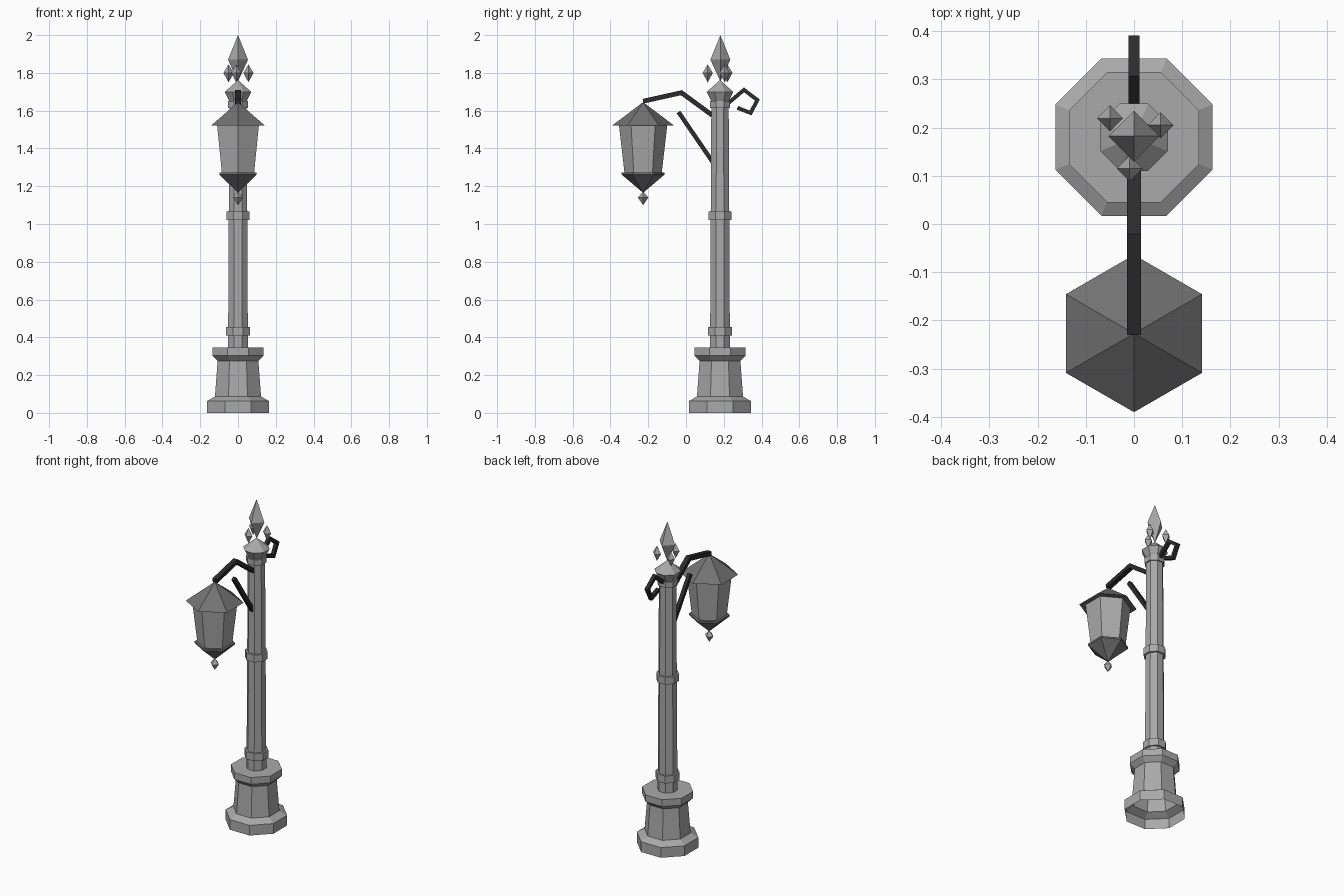
import bpy, bmesh, math
from mathutils import Vector

if "Cube" in bpy.data.objects:
    bpy.data.objects.remove(bpy.data.objects["Cube"])


def material(name, v):
    m = bpy.data.materials.new(name)
    m.diffuse_color = (v, v, v, 1)
    m.use_nodes = True
    m.node_tree.nodes["Principled BSDF"].inputs["Base Color"].default_value = m.diffuse_color
    return m


IRON = material("grey_iron", 0.40)
ROOF = material("dark_grey_metal", 0.17)
BLACK = material("black_metal", 0.025)
POST_Y, LAMP_Y = 0.18, -0.227


def finish(name, bm, mat):
    bmesh.ops.recalc_face_normals(bm, faces=bm.faces)
    me = bpy.data.meshes.new(name)
    bm.to_mesh(me)
    bm.free()
    me.materials.append(mat)
    ob = bpy.data.objects.new(name, me)
    bpy.context.collection.objects.link(ob)
    return ob


def turned(name, x, y, sides, profile, mat, phase=0.0, flats=False, cap=False):
    """Faceted lathe; profile is (radius, z), radius 0 is a tip, flats = radius to the flat sides."""
    bm = bmesh.new()
    k = 1 / math.cos(math.pi / sides) if flats else 1
    rings = []
    for r, z in profile:
        if r == 0:
            rings.append([bm.verts.new((x, y, z))] * sides)
        else:
            angles = [phase + 2 * math.pi * i / sides for i in range(sides)]
            rings.append([bm.verts.new((x + r * k * math.cos(a), y + r * k * math.sin(a), z))
                          for a in angles])
    for a, b in zip(rings, rings[1:]):
        for i in range(sides):
            j = (i + 1) % sides
            bm.faces.new(list(dict.fromkeys((a[i], a[j], b[j], b[i]))))
    if cap and profile[-1][0]:
        bm.faces.new(rings[-1])
    return finish(name, bm, mat)


def bar(name, path, width, thick, mat):
    """Mitred rectangular bar along (y, z) points in the plane x = 0."""
    pts = [Vector(p) for p in path]
    bm = bmesh.new()
    rings = []
    for i, p in enumerate(pts):
        d0 = (p - pts[i - 1]).normalized() if i else None
        d1 = (pts[i + 1] - p).normalized() if i < len(pts) - 1 else None
        d0, d1 = d0 or d1, d1 or d0
        n0, n1 = Vector((-d0.y, d0.x)), Vector((-d1.y, d1.x))
        m = (n0 + n1).normalized()
        m *= thick / 2 / m.dot(n0)
        rings.append([bm.verts.new((sx * width / 2, p.x + s * m.x, p.y + s * m.y))
                      for sx, s in ((-1, -1), (1, -1), (1, 1), (-1, 1))])
    for a, b in zip(rings, rings[1:]):
        for i in range(4):
            j = (i + 1) % 4
            bm.faces.new((a[i], a[j], b[j], b[i]))
    bm.faces.new(rings[0])
    bm.faces.new(rings[-1])
    return finish(name, bm, mat)


def spike(name, x, y, r, z0, z1, z2):
    turned(name, x, y, 4, [(0, z0), (r, z1), (0, z2)], IRON)


# Octagonal post: pedestal, shaft with collars, pointed cap
post = [(.163, 0), (.163, .063), (.122, .087), (.108, .275), (.135, .303), (.135, .345),
        (.053, .345), (.053, .41), (.063, .41), (.063, .456), (.052, .456),
        (.049, 1.02), (.060, 1.02), (.060, 1.065), (.049, 1.065), (.046, 1.615),
        (.054, 1.615), (.054, 1.65), (.046, 1.65), (.070, 1.70), (0, 1.762)]
turned("post", 0, POST_Y, 8, post, IRON, math.pi / 8, flats=True)

# Spikes on top
spike("main_spike", 0, POST_Y + .002, .053, 1.755, 1.87, 2.0)
for i, (x, y) in enumerate(((-.05, .219), (.055, .205), (-.009, .115))):
    spike(f"small_spike_{i + 1}", x, y, .027, 1.75, 1.80, 1.845)

# Hexagonal lantern: roof, body, bottom cup, finial
hexa = math.pi / 6
turned("lantern_roof", 0, LAMP_Y, 6, [(.125, 1.522), (.163, 1.522), (0, 1.645)], ROOF, hexa)
turned("lantern_body", 0, LAMP_Y, 6, [(.098, 1.265), (.128, 1.525)], IRON, hexa, cap=True)
turned("lantern_cup", 0, LAMP_Y, 6, [(0, 1.165), (.114, 1.262), (.114, 1.272), (.09, 1.272)],
       ROOF, hexa, cap=True)
spike("lantern_finial", 0, LAMP_Y, .028, 1.10, 1.14, 1.172)

# Bracket arm, brace and rear scroll
bar("bracket_arm", [(LAMP_Y, 1.65), (-.024, 1.695), (.14, 1.575)], .03, .025, BLACK)
bar("bracket_brace", [(-.04, 1.593), (.14, 1.33)], .022, .023, BLACK)
bar("rear_scroll", [(.22, 1.637), (.307, 1.71), (.378, 1.656), (.342, 1.588), (.272, 1.615)],
    .022, .02, BLACK)
